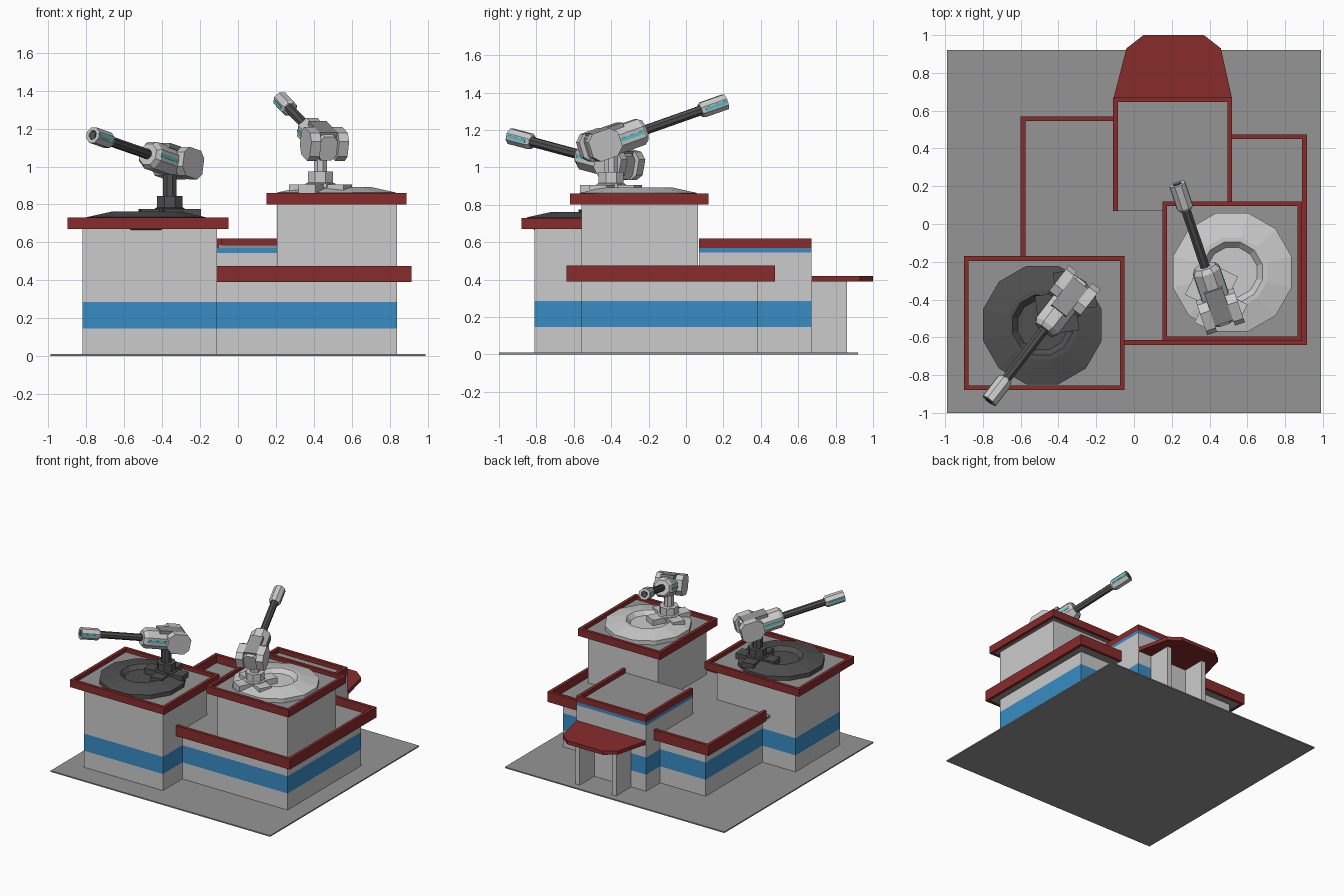
import bpy, bmesh
from math import pi, cos, sin, radians, atan2
from mathutils import Matrix, Vector

if "Cube" in bpy.data.objects:
    bpy.data.objects.remove(bpy.data.objects["Cube"])


def mat(name, rgb):
    m = bpy.data.materials.new(name)
    m.diffuse_color = (*rgb, 1)
    m.use_nodes = True
    m.node_tree.nodes["Principled BSDF"].inputs["Base Color"].default_value = m.diffuse_color
    return m


RED = mat("red_trim", (0.25, 0.025, 0.025))
BLUE = mat("blue_band", (0.04, 0.27, 0.56))
DARK = mat("dark_metal", (0.08, 0.08, 0.08))
CYAN = mat("cyan_light", (0.1, 0.6, 0.65))
FLOOR = mat("roof_grey", (0.3, 0.3, 0.3))
I = Matrix.Identity(4)


def rings(name, loops, m=None, M=I):
    """Skin a stack of equal-length vertex loops and cap both ends."""
    bm = bmesh.new()
    vs = [[bm.verts.new(M @ Vector(p)) for p in lp] for lp in loops]
    n = len(vs[0])
    for a, b in zip(vs, vs[1:]):
        for i in range(n):
            j = (i + 1) % n
            bm.faces.new((a[i], a[j], b[j], b[i]))
    bm.faces.new(vs[0][::-1])
    bm.faces.new(vs[-1])
    bmesh.ops.recalc_face_normals(bm, faces=bm.faces)
    me = bpy.data.meshes.new(name)
    bm.to_mesh(me)
    bm.free()
    if m:
        me.materials.append(m)
    ob = bpy.data.objects.new(name, me)
    bpy.context.collection.objects.link(ob)
    return ob


def prism(name, pts, z0, z1, m=None, M=I):
    return rings(name, [[(x, y, z) for x, y in pts] for z in (z0, z1)], m, M)


def box(name, x0, x1, y0, y1, z0, z1, m=None, M=I):
    return prism(name, [(x0, y0), (x1, y0), (x1, y1), (x0, y1)], z0, z1, m, M)


def lathe(name, prof, n, m=None, M=I):
    """Turn an (r, z) profile around z with n flat sides."""
    ang = [2 * pi * (i + 0.5) / n for i in range(n)]
    return rings(name, [[(r * cos(a), r * sin(a), z) for a in ang] for r, z in prof], m, M)


def walls(name, x0, x1, y0, y1, top):
    """Wall block with a blue band."""
    for part, a, b, m in (("base", 0.01, 0.145, None), ("band", 0.145, 0.285, BLUE),
                          ("wall", 0.285, top, None)):
        box(f"{name}_{part}", x0, x1, y0, y1, a, b, m)


def parapet(name, pts, z0, z1, t=0.025):
    """Red rim with its outer edge along an axis-aligned counter-clockwise path."""
    for i, (a, b) in enumerate(zip(pts, pts[1:])):
        d = (Vector(b) - Vector(a)).normalized()
        c = Vector(b) + Vector((-d.y, d.x)) * t
        xs, ys = sorted((a[0], c.x)), sorted((a[1], c.y))
        box(f"{name}_{i}", *xs, *ys, z0, z1, RED)


def rect(x0, x1, y0, y1):
    return [(x0, y0), (x1, y0), (x1, y1), (x0, y1), (x0, y0)]


# Ground slab
box("ground_slab", -0.99, 0.99, -1.0, 0.92, 0, 0.01, FLOOR)

# Main hall and side wing under one L-shaped roof
walls("main_hall", -0.11, 0.84, -0.56, 0.385, 0.40)
walls("side_wing", -0.52, -0.11, -0.30, 0.49, 0.40)
box("main_roof", -0.11, 0.90, -0.63, 0.46, 0.392, 0.41, FLOOR)
box("wing_roof", -0.59, -0.11, -0.30, 0.56, 0.392, 0.41, FLOOR)
parapet("main_rim", [(-0.11, -0.64), (0.915, -0.64), (0.915, 0.475), (0.51, 0.475)], 0.39, 0.475)
parapet("wing_rim", [(-0.11, 0.57), (-0.60, 0.57), (-0.60, -0.18)], 0.39, 0.475)

# Front left gun tower
walls("low_tower", -0.82, -0.11, -0.81, -0.24, 0.68)
box("low_tower_roof", -0.89, -0.06, -0.87, -0.18, 0.672, 0.70, FLOOR)
parapet("low_tower_rim", rect(-0.90, -0.05, -0.88, -0.17), 0.67, 0.73)

# Tall right gun tower
box("tall_tower_wall", 0.205, 0.84, -0.56, 0.065, 0.40, 0.81)
box("tall_tower_roof", 0.16, 0.88, -0.61, 0.11, 0.802, 0.83, FLOOR)
parapet("tall_tower_rim", rect(0.15, 0.89, -0.62, 0.12), 0.80, 0.86)

# Rear entrance block with U-shaped rim
walls("entrance", -0.11, 0.52, 0.07, 0.67, 0.545)
box("entrance_top_band", -0.11, 0.52, 0.07, 0.67, 0.545, 0.57, BLUE)
box("entrance_roof", -0.10, 0.51, 0.07, 0.66, 0.57, 0.585, FLOOR)
parapet("entrance_rim", [(0.52, 0.07), (0.52, 0.67), (-0.11, 0.67), (-0.11, 0.07)], 0.57, 0.62)

# Door panel, canopy and its two fins
box("door_panel", 0.06, 0.36, 0.66, 0.675, 0.01, 0.39)
prism("canopy", [(-0.11, 0.66), (0.52, 0.66), (0.46, 0.93), (0.37, 1.0), (0.05, 1.0), (-0.04, 0.93)],
      0.39, 0.42, RED)
for s in (-1, 1):
    xc = 0.21 + s * 0.165
    box("canopy_fin", xc - 0.02, xc + 0.02, 0.66, 0.862, 0.01, 0.39)


def turret(name, disc, post, top, pivot_z, aim, pitch, base_mat):
    """Gun turret: faceted ring on the roof, off-centre post, pitched head."""
    T = Matrix.Translation((*disc, top))
    lathe(name + "_ring", [(0.28, -0.07), (0.325, -0.03), (0.325, 0.003), (0.19, 0.032),
                           (0.165, 0.032), (0.135, 0.0)], 12, base_mat, T)
    P = Matrix.Translation((*post, top))
    yaw = Matrix.Rotation(atan2(aim[1], aim[0]), 4, 'Z')
    # post and crossed feet
    for k in (45, 135):
        box(name + "_foot", -0.16, 0.16, -0.05, 0.05, 0.0, 0.045, base_mat,
            P @ yaw @ Matrix.Rotation(radians(k), 4, 'Z'))
    lathe(name + "_collar", [(0.085, 0.03), (0.085, 0.05), (0.072, 0.055), (0.072, 0.115)], 8, base_mat, P)
    lathe(name + "_post", [(0.038, 0.1), (0.038, pivot_z - top)], 8, base_mat, P)

    # head: local x runs along the barrel
    H = Matrix.Translation((*post, pivot_z)) @ yaw @ Matrix.Rotation(-radians(pitch), 4, 'Y')
    B = H @ Matrix.Rotation(pi / 2, 4, 'Y')
    lathe(name + "_body", [(0.07, -0.13), (0.078, -0.11), (0.078, 0.17), (0.06, 0.195)], 8, None, B)
    lathe(name + "_barrel", [(0.027, 0.17), (0.027, 0.55)], 8, DARK, B)
    lathe(name + "_muzzle", [(0.035, 0.53), (0.045, 0.545), (0.045, 0.68), (0.025, 0.681),
                             (0.025, 0.66)], 8, None, B)
    box(name + "_bore", 0.675, 0.683, -0.018, 0.018, -0.018, 0.018, DARK, H)
    box(name + "_top_plate", -0.11, 0.08, -0.05, 0.05, 0.06, 0.085, FLOOR, H)
    # cheeks and light strips on both sides
    hexa = [(-0.155, -0.035), (-0.12, -0.07), (-0.02, -0.07), (0.02, -0.03), (0.02, 0.05),
            (-0.02, 0.085), (-0.12, 0.085), (-0.155, 0.05)]
    for s in (-1, 1):
        rings(name + "_cheek", [[(x, s * y, z) for x, z in hexa] for y in (0.05, 0.105)], None, H)
        for a, b, r in ((0.02, 0.17, 0.072), (0.55, 0.675, 0.041)):
            ys = sorted((s * (r - 0.01), s * (r + 0.003)))
            box(name + "_light", a, b, *ys, -0.009, 0.009, CYAN, H)


turret("left_gun", (-0.485, -0.535), (-0.36, -0.41), 0.73, 1.025, (-0.61, -0.79), 12, DARK)
turret("right_gun", (0.52, -0.255), (0.435, -0.40), 0.86, 1.135, (-0.32, 0.947), 18.5, None)
